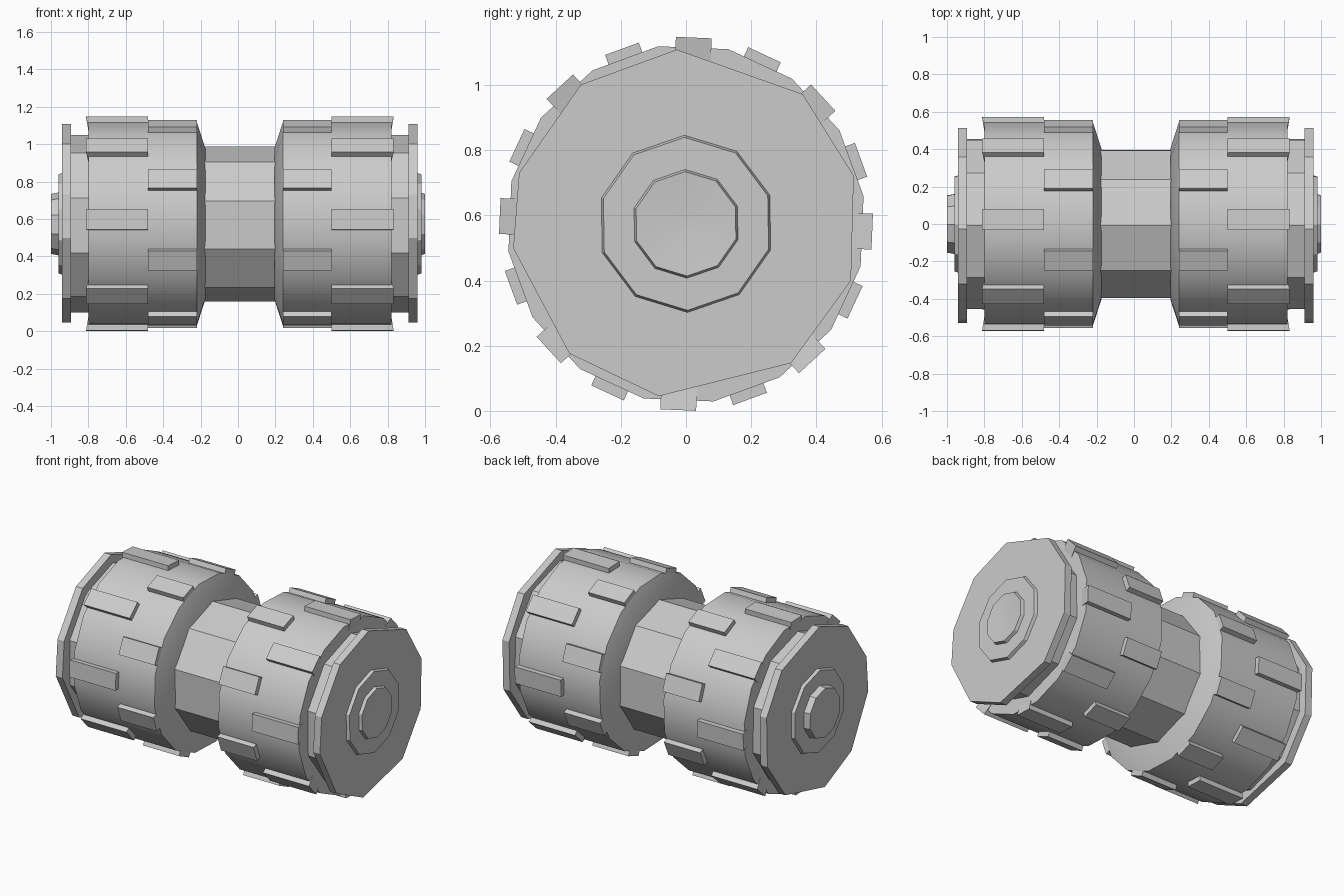
import bpy, bmesh
from math import radians, cos, sin, pi

if "Cube" in bpy.data.objects:
    bpy.data.objects.remove(bpy.data.objects["Cube"])

AXIS_Z = 0.574      # height of the long axis
TILT = -2.4         # twist of the lug pattern, degrees

steel = bpy.data.materials.new("plain_grey")
steel.use_nodes = True
grey = (0.6, 0.6, 0.6, 1)
steel.diffuse_color = grey
steel.node_tree.nodes["Principled BSDF"].inputs["Base Color"].default_value = grey


def finish(name, bm):
    bmesh.ops.recalc_face_normals(bm, faces=bm.faces)
    mesh = bpy.data.meshes.new(name)
    bm.to_mesh(mesh)
    bm.free()
    obj = bpy.data.objects.new(name, mesh)
    bpy.context.collection.objects.link(obj)
    mesh.materials.append(steel)
    bpy.ops.object.select_all(action='DESELECT')
    obj.select_set(True)
    bpy.context.view_layer.objects.active = obj
    bpy.ops.object.shade_smooth_by_angle(angle=radians(30))
    return obj


def spin(name, profile, angles):
    """Closed solid from (x, radius) stations with corners at the given angles."""
    bm = bmesh.new()
    rings = [[bm.verts.new((x, r * cos(radians(a)), AXIS_Z + r * sin(radians(a))))
              for a in angles] for x, r in profile]
    n = len(angles)
    for a, b in zip(rings, rings[1:]):
        for i in range(n):
            j = (i + 1) % n
            bm.faces.new((a[i], a[j], b[j], b[i]))
    bm.faces.new(rings[0])
    bm.faces.new(rings[-1])
    return finish(name, bm)


def lug_row(name, x_in, x_out, flare, start):
    """Ring of eight raised blocks, the outer edge flared along x."""
    bm = bmesh.new()
    for k in range(8):
        a = start + TILT * pi / 180 + k * pi / 4
        n, t = (cos(a), sin(a)), (-sin(a), cos(a))
        layers = []
        for r, end in ((0.5, x_out), (0.5715, x_out + flare)):
            layers.append([bm.verts.new((x, r * n[0] + w * t[0],
                                         AXIS_Z + r * n[1] + w * t[1]))
                           for x, w in ((x_in, -.055), (end, -.055),
                                        (end, .055), (x_in, .055))])
        low, top = layers
        bm.faces.new(low)
        bm.faces.new(top)
        for i in range(4):
            j = (i + 1) % 4
            bm.faces.new((low[i], low[j], top[j], top[i]))
    return finish(name, bm)


ten = [91 + 36 * k for k in range(10)]
sixteen = [TILT + 11.25 + 22.5 * k for k in range(16)]
rim = [93, 127, 163, 188, 228, 261, 307, 341, 376, 408]

# grip between the two drums
spin("grip", [(-0.2, 0.415), (0.22, 0.415)], ten)

for s, side in ((1, "left"), (-1, "right")):
    def X(v):
        return s * v + 0.01

    # drum with tapered shoulder
    spin(side + "_drum", [(X(.185), .41), (X(.23), .551), (X(.81), .551)], sixteen)
    # neck and end flange
    spin(side + "_neck", [(X(.8), .475), (X(.91), .475)], ten)
    spin(side + "_flange", [(X(.902), .535), (X(.95), .535)], rim)
    # stepped hub
    spin(side + "_hub", [(X(.94), .275), (X(.97), .265)], ten)
    cap = [(X(.96), .17), (s * 1.0, .16)]
    if s > 0:
        cap += [(.99, .03)]     # shallow dish
    spin(side + "_cap", cap, ten)
    # staggered lugs
    lug_row(side + "_outer_lugs", X(.49), X(.81), s * .012, 0)
    lug_row(side + "_inner_lugs", X(.23), X(.49), 0, pi / 8)
